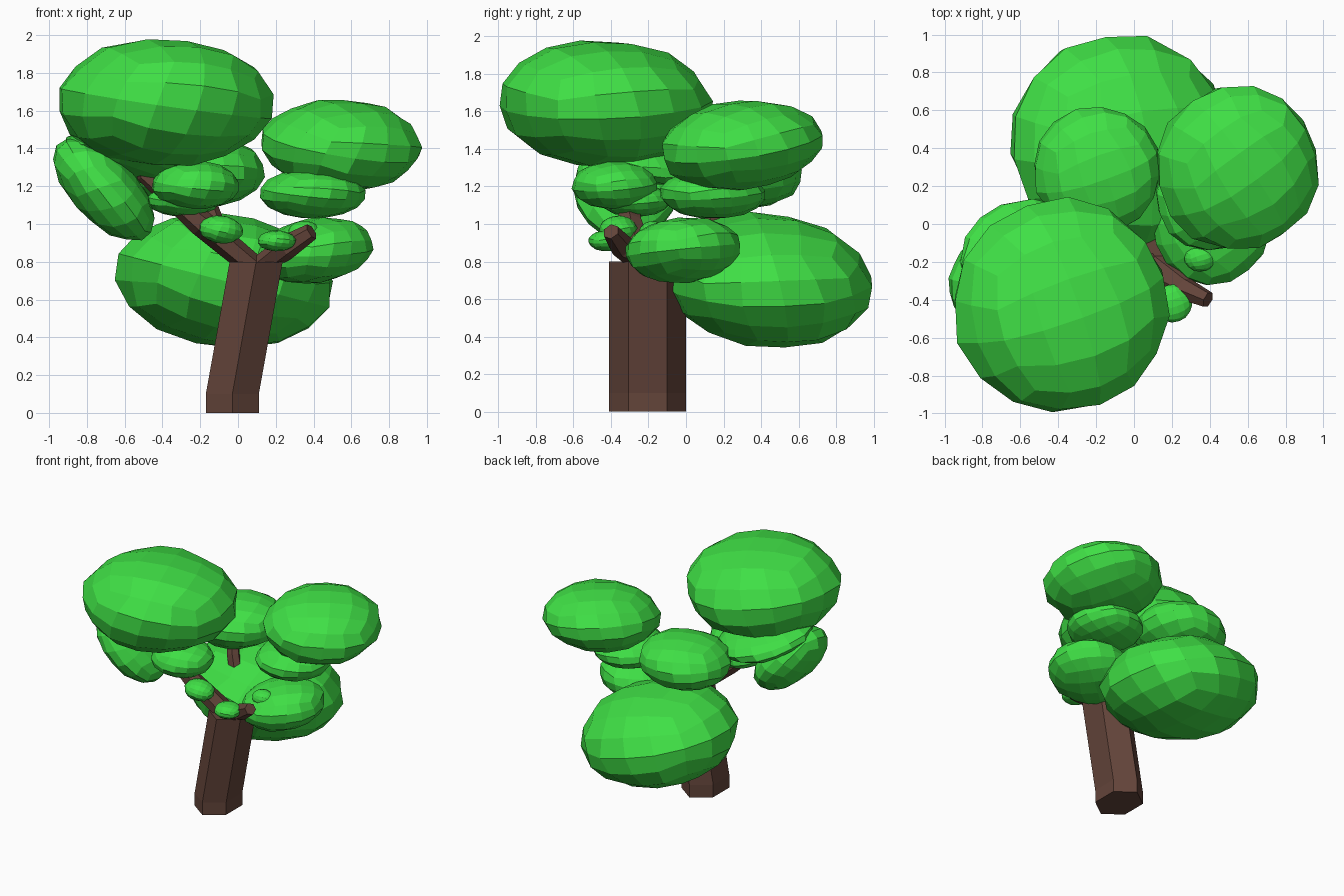
import bpy, bmesh, math, random
from mathutils import Vector, Euler

if "Cube" in bpy.data.objects:
    bpy.data.objects.remove(bpy.data.objects["Cube"])

random.seed(4)


def material(name, color):
    m = bpy.data.materials.new(name)
    m.diffuse_color = color
    m.use_nodes = True
    m.node_tree.nodes["Principled BSDF"].inputs["Base Color"].default_value = m.diffuse_color
    return m


LEAF = material("leaf_green", (0.05, 0.74, 0.06, 1))
BARK = material("bark_brown", (0.125, 0.058, 0.042, 1))


def finish(name, bm, mat):
    bmesh.ops.recalc_face_normals(bm, faces=bm.faces[:])
    mesh = bpy.data.meshes.new(name)
    bm.to_mesh(mesh)
    bm.free()
    mesh.materials.append(mat)
    ob = bpy.data.objects.new(name, mesh)
    bpy.context.collection.objects.link(ob)
    return ob


def loft(name, rings):
    """Skin closed rings of points and cap both ends."""
    bm = bmesh.new()
    loops = [[bm.verts.new(p) for p in ring] for ring in rings]
    n = len(loops[0])
    for a, b in zip(loops, loops[1:]):
        for i in range(n):
            j = (i + 1) % n
            bm.faces.new((a[i], a[j], b[j], b[i]))
    bm.faces.new(loops[0][::-1])
    bm.faces.new(loops[-1])
    finish(name, bm, BARK)


def hexagon(center, u, v):
    return [Vector(center) + u * math.cos(math.pi * i / 3) + v * math.sin(math.pi * i / 3)
            for i in range(6)]


def branch(name, path):
    """Tapered six-sided limb through (x, y, z, radius) points, level at its base."""
    pts = [Vector(p[:3]) for p in path]
    rings = []
    for i, p in enumerate(pts):
        d = (pts[min(i + 1, len(pts) - 1)] - pts[max(i - 1, 0)]).normalized()
        if i == 0:
            d = Vector((0, 0, 1))
        u = d.cross(Vector((0, 1, 0))).normalized()
        v = d.cross(u)
        rings.append(hexagon(p, u * path[i][3], v * path[i][3]))
    loft(name, rings)


def foliage(name, loc, size, tilt=(0, 0), spin=20):
    """Faceted squashed ball made from a rounded cube."""
    bm = bmesh.new()
    bmesh.ops.create_cube(bm, size=2)
    bmesh.ops.subdivide_edges(bm, edges=bm.edges[:], cuts=3, use_grid_fill=True)
    rot = Euler((math.radians(tilt[0]), math.radians(tilt[1]), 0)).to_matrix()
    turn = Euler((0.2, 0.15, math.radians(spin))).to_matrix()
    for vert in bm.verts:
        p = Vector([math.tan(c * math.pi / 4) for c in vert.co]).normalized()
        p = turn @ p * random.uniform(0.99, 1.04)
        p = Vector([a * b for a, b in zip(p, size)])
        vert.co = rot @ p + Vector(loc)
    finish(name, bm, LEAF)


# Leaning trunk with a short upright foot
loft("trunk", [hexagon((x, -0.205, z), Vector((0, 0.205, 0)), Vector((0.162, 0, 0)))
               for x, z in ((-0.03, 0), (-0.03, 0.1), (0.096, 0.8))])

# Limbs
branch("left_branch", [(0.055, -0.24, 0.795, 0.10), (-0.19, -0.30, 1.0, 0.07),
                       (-0.50, -0.31, 1.26, 0.04), (-0.56, -0.35, 1.45, 0.03)])
branch("right_branch", [(0.15, -0.25, 0.795, 0.10), (0.26, -0.34, 0.88, 0.065),
                        (0.39, -0.40, 0.96, 0.045)])
branch("back_branch", [(0.05, 0.02, 0.72, 0.06), (-0.08, 0.10, 0.90, 0.05),
                       (-0.14, 0.14, 1.05, 0.05), (-0.20, 0.22, 1.22, 0.045)])

# Large leaf clumps
foliage("crown_foliage", (-0.39, -0.435, 1.642), (0.565, 0.562, 0.338), (-3, 1))
foliage("right_foliage", (0.545, 0.295, 1.42), (0.425, 0.43, 0.235), (6, 2), 35)
foliage("back_foliage", (-0.07, 0.435, 0.70), (0.575, 0.565, 0.345), (-6, 8), 10)

# Medium leaf clumps
foliage("rear_upper_foliage", (-0.195, 0.285, 1.265), (0.335, 0.335, 0.185), (0, -4))
foliage("left_foliage", (-0.71, -0.32, 1.185), (0.335, 0.275, 0.172), (0, 47))
foliage("left_rear_foliage", (-0.55, -0.23, 1.36), (0.37, 0.36, 0.12), (-10, 12))
foliage("right_low_foliage", (0.405, -0.015, 0.86), (0.31, 0.305, 0.168), (4, -9), 40)
foliage("right_under_foliage", (0.395, 0.145, 1.16), (0.275, 0.28, 0.132), (0, 0))

# Small leaf clumps
foliage("front_foliage", (-0.225, -0.38, 1.205), (0.23, 0.225, 0.127))
foliage("inner_foliage", (-0.29, -0.27, 1.125), (0.19, 0.19, 0.085))
foliage("fork_foliage", (-0.09, -0.36, 0.97), (0.115, 0.10, 0.073), (0, 6))
foliage("twig_foliage", (0.205, -0.42, 0.91), (0.10, 0.10, 0.055))
foliage("tuft_foliage", (0.35, -0.18, 0.955), (0.085, 0.07, 0.06))
